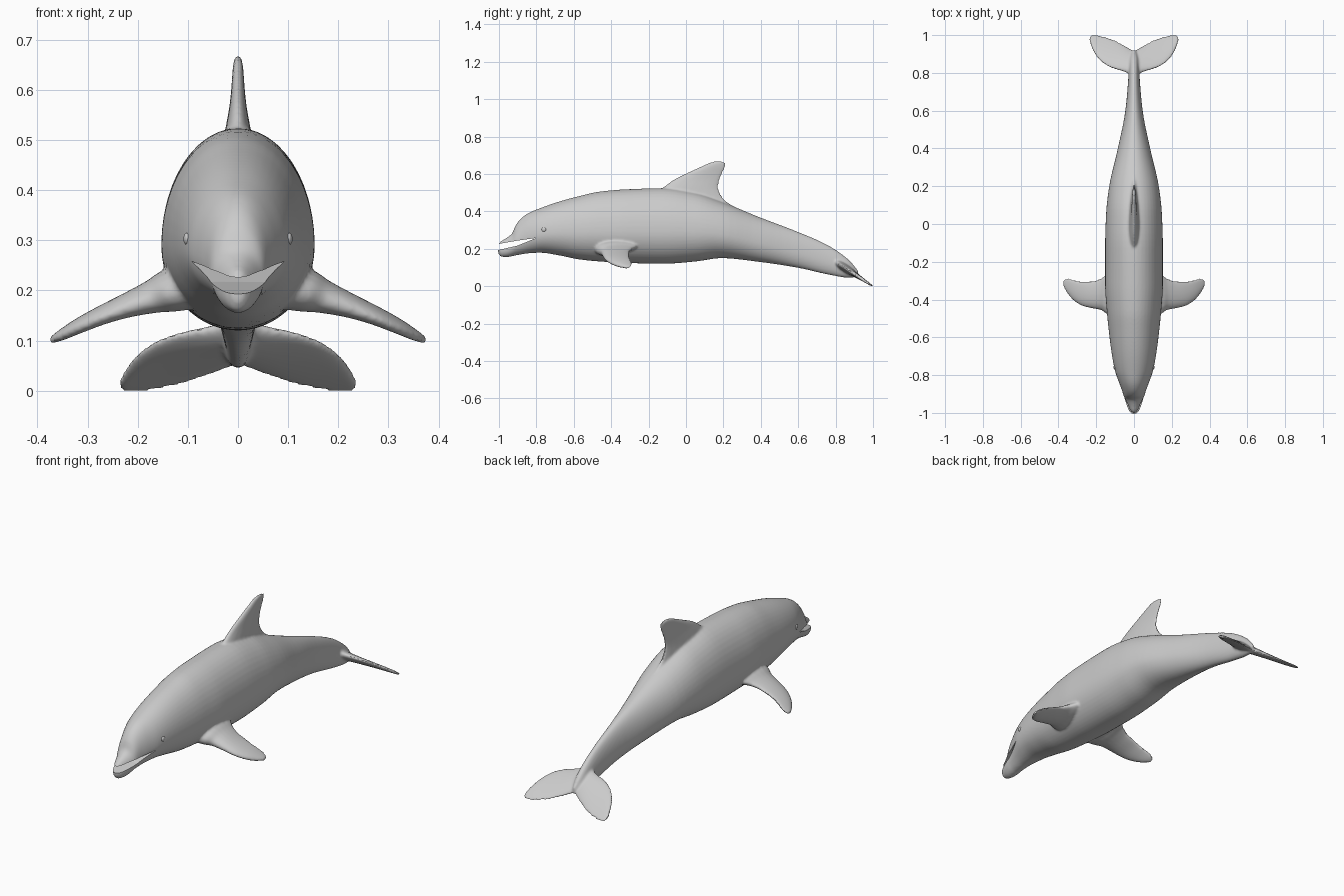
import bpy, bmesh, math
from mathutils import Vector

if "Cube" in bpy.data.objects:
    bpy.data.objects.remove(bpy.data.objects["Cube"])

skin = bpy.data.materials.new("soft_grey")
skin.use_nodes = True
GREY = (0.6, 0.6, 0.6, 1)
skin.diffuse_color = GREY
skin.node_tree.nodes["Principled BSDF"].inputs["Base Color"].default_value = GREY


def resample(rows, steps):
    """Smooth, overshoot-free interpolation of rows keyed by their first value."""
    def slope(i, k):
        if i in (0, len(rows) - 1):
            return 0 if k else None
        a, b, c = rows[i - 1], rows[i], rows[i + 1]
        d0 = (b[k] - a[k]) / (b[0] - a[0])
        d1 = (c[k] - b[k]) / (c[0] - b[0])
        return 0 if d0 * d1 <= 0 else 2 * d0 * d1 / (d0 + d1)

    out = []
    for i in range(len(rows) - 1):
        p, q = rows[i], rows[i + 1]
        h = q[0] - p[0]
        for s in range(steps):
            t = s / steps
            row = [p[0] + h * t]
            for k in range(1, len(p)):
                chord = (q[k] - p[k]) / h
                m0 = slope(i, k) if i else chord
                m1 = slope(i + 1, k) if i + 2 < len(rows) else chord
                row.append(p[k] * (1 + 2 * t) * (1 - t) ** 2 + h * m0 * t * (1 - t) ** 2
                           + q[k] * t * t * (3 - 2 * t) + h * m1 * t * t * (t - 1))
            out.append(row)
    out.append(list(rows[-1]))
    return out


def loft(bm, rings):
    loops = [[bm.verts.new(p) for p in ring] for ring in rings]
    n = len(loops[0])
    for a, b in zip(loops, loops[1:]):
        for i in range(n):
            j = (i + 1) % n
            bm.faces.new((a[i], a[j], b[j], b[i]))
    bm.faces.new(loops[0])
    bm.faces.new(loops[-1])


def fin_ring(lead, trail, normal, half, n=20):
    """Streamlined section, fuller towards the leading edge."""
    ring = []
    for i in range(n):
        a = math.tau * i / n
        c = (1 - math.cos(a)) / 2
        ring.append(lead.lerp(trail, c) + normal * half * math.sin(a) * (1.25 - 0.6 * c))
    return ring


def make_object(bm, name):
    bmesh.ops.recalc_face_normals(bm, faces=bm.faces)
    mesh = bpy.data.meshes.new(name)
    bm.to_mesh(mesh)
    bm.free()
    mesh.materials.append(skin)
    obj = bpy.data.objects.new(name, mesh)
    bpy.context.collection.objects.link(obj)
    return obj


bm = bmesh.new()

# Torso, head and tail stock: y, top, bottom, half width
TORSO = [(-1.005, .222, .178, .012), (-.99, .24, .158, .025), (-.96, .258, .155, .038),
         (-.93, .282, .16, .048), (-.91, .327, .165, .055), (-.88, .364, .17, .064),
         (-.84, .392, .176, .079), (-.78, .417, .179, .1), (-.68, .452, .165, .119),
         (-.57, .482, .143, .133), (-.46, .506, .132, .144), (-.32, .518, .124, .153),
         (-.12, .524, .12, .153), (.05, .5, .132, .148), (.19, .452, .15, .133),
         (.39, .37, .13, .088), (.6, .29, .098, .046), (.76, .219, .062, .031),
         (.87, .142, .045, .025), (.92, .085, .05, .008)]
rings = []
for y, top, bottom, half in resample(TORSO, 5):
    mid = bottom + (top - bottom) * .42
    ring = []
    for i in range(48):
        a = math.tau * i / 48
        s = math.sin(a)
        ring.append((half * math.cos(a), y, mid + s * ((top - mid) if s > 0 else (mid - bottom))))
    rings.append(ring)
loft(bm, rings)

# Dorsal fin: z, leading y, trailing y, half thickness
DORSAL = [(.4, -.22, .3, .04), (.47, -.19, .2, .034), (.53, -.12, .173, .024),
          (.57, -.065, .18, .017), (.61, .015, .197, .013), (.64, .08, .21, .011),
          (.66, .125, .21, .008), (.668, .155, .19, .004)]
loft(bm, [fin_ring(Vector((0, a, z)), Vector((0, b, z)), Vector((1, 0, 0)), h)
          for z, a, b, h in resample(DORSAL, 4)])

# Flippers: x, leading y and z, trailing y and z, half thickness
FLIPPER = [(.08, -.5, .2, -.235, .235, .05), (.14, -.478, .187, -.26, .215, .042),
           (.17, -.457, .178, -.285, .203, .033), (.22, -.447, .163, -.302, .183, .024),
           (.27, -.435, .144, -.303, .163, .018), (.32, -.405, .122, -.295, .138, .014),
           (.357, -.36, .105, -.287, .114, .01), (.375, -.325, .098, -.3, .101, .006)]
# Tail flukes: x, leading y, trailing y, half thickness
FLUKE = [(0, .78, .915, .024), (.05, .806, .945, .019), (.11, .823, .977, .014),
         (.16, .848, .994, .011), (.2, .888, 1.003, .009), (.227, .94, 1.002, .007),
         (.237, .97, .99, .004)]


def fluke_z(y):
    return .118 - .66 * (y - .82)


for side in (1, -1):
    tilt = Vector((side * .4, -.12, .9)).normalized()
    loft(bm, [fin_ring(Vector((side * x, ya, za)), Vector((side * x, yb, zb)), tilt, h)
              for x, ya, za, yb, zb, h in resample(FLIPPER, 4)])
    tilt = Vector((0, .55, .83))
    loft(bm, [fin_ring(Vector((side * x, a, fluke_z(a))), Vector((side * x, b, fluke_z(b))), tilt, h)
              for x, a, b, h in resample(FLUKE, 4)])
body = make_object(bm, "body")

# Wedge that opens the mouth between the jaws
bm = bmesh.new()
WEDGE = [(-1.05, .183), (-.9, .217), (-.8, .258), (-.9, .244), (-1.05, .217)]
loft(bm, [[(x, y, z) for y, z in WEDGE] for x in (-.2, .2)])
wedge = make_object(bm, "mouth_cutter")
wedge.hide_render = True
wedge.hide_set(True)

# Fuse the fins into the body, soften the joins, then cut the mouth
remesh = body.modifiers.new("fuse", "REMESH")
remesh.mode = "VOXEL"
remesh.voxel_size = .006
soften = body.modifiers.new("soften", "SMOOTH")
soften.factor = .5
soften.iterations = 6
mouth = body.modifiers.new("mouth", "BOOLEAN")
mouth.operation = "DIFFERENCE"
mouth.solver = "EXACT"
mouth.object = wedge
bpy.context.view_layer.objects.active = body
body.select_set(True)
for name in ("fuse", "soften", "mouth"):
    bpy.ops.object.modifier_apply(modifier=name)
bpy.data.objects.remove(wedge)
bpy.ops.object.shade_smooth_by_angle(angle=math.radians(40))
body.select_set(False)

# Eyes
for side, name in ((1, "left_eye"), (-1, "right_eye")):
    bpy.ops.mesh.primitive_uv_sphere_add(segments=20, ring_count=12, radius=.012,
                                         location=(side * .102, -.76, .303))
    eye = bpy.context.object
    eye.name = name
    eye.scale = (.55, 1, 1)
    eye.rotation_euler.z = -side * .2
    eye.data.materials.append(skin)
    bpy.ops.object.shade_smooth()
